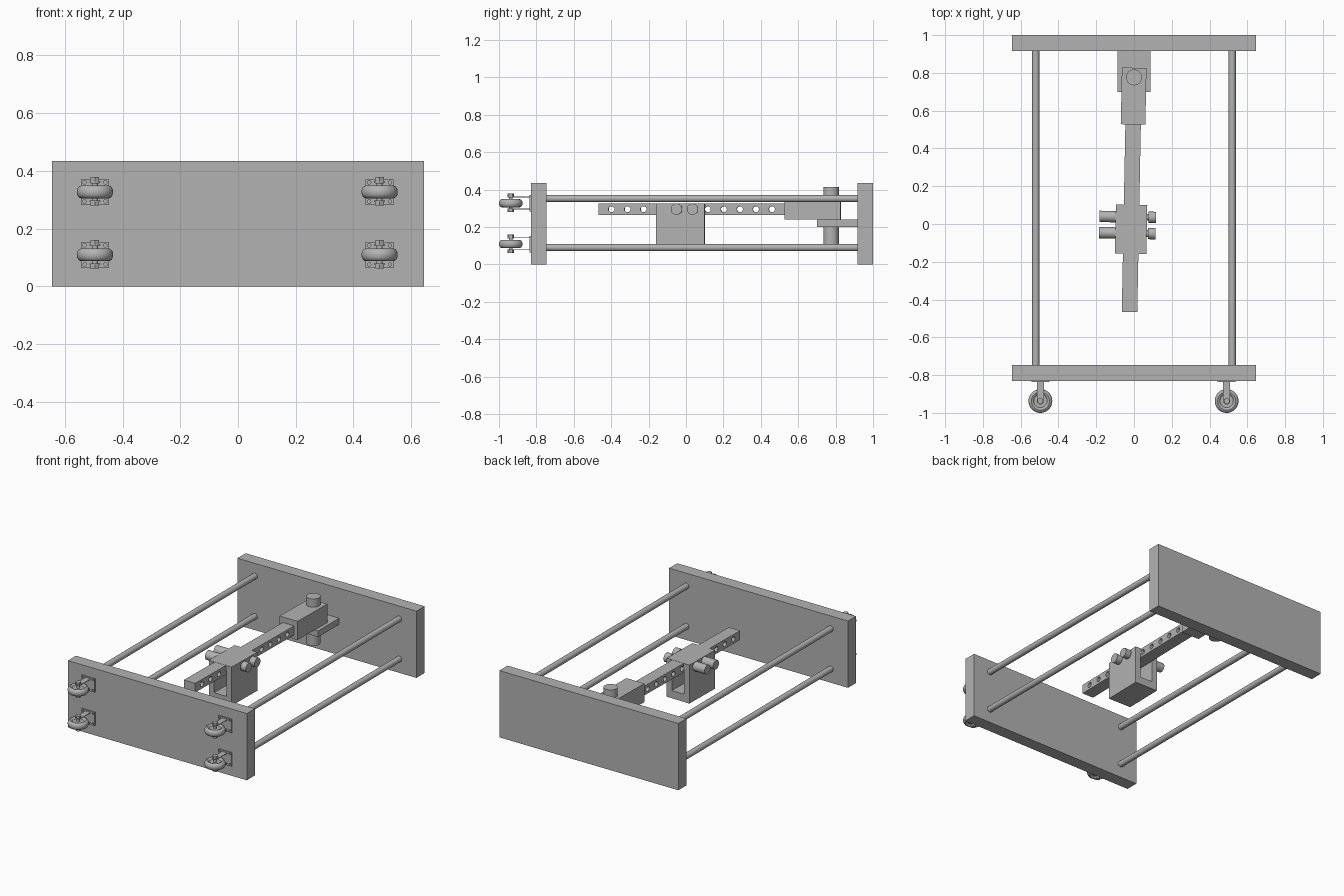
import bpy, bmesh, math
from mathutils import Matrix, Vector

cube = bpy.data.objects.get("Cube")
if cube:
    bpy.data.objects.remove(cube, do_unlink=True)

grey = bpy.data.materials.new("plain grey")
grey.use_nodes = True
grey.diffuse_color = (0.45, 0.45, 0.45, 1)
grey.node_tree.nodes["Principled BSDF"].inputs["Base Color"].default_value = (0.45, 0.45, 0.45, 1)


def finish(bm, name, smooth=False):
    bmesh.ops.recalc_face_normals(bm, faces=bm.faces)
    mesh = bpy.data.meshes.new(name)
    bm.to_mesh(mesh)
    bm.free()
    mesh.materials.append(grey)
    obj = bpy.data.objects.new(name, mesh)
    bpy.context.collection.objects.link(obj)
    if smooth:
        bpy.ops.object.select_all(action='DESELECT')
        obj.select_set(True)
        bpy.context.view_layer.objects.active = obj
        bpy.ops.object.shade_smooth_by_angle(angle=math.radians(35))
    return obj


def box(name, low, high):
    low, high = Vector(low), Vector(high)
    bm = bmesh.new()
    bmesh.ops.create_cube(bm, size=1, matrix=Matrix.Translation((low + high) / 2)
                          @ Matrix.Diagonal((*(high - low), 1)))
    return finish(bm, name)


def rod(name, start, end, radius, sides=32):
    start, end = Vector(start), Vector(end)
    axis = end - start
    turn = Vector((0, 0, 1)).rotation_difference(axis).to_matrix().to_4x4()
    bm = bmesh.new()
    bmesh.ops.create_cone(bm, cap_ends=True, segments=sides, radius1=radius, radius2=radius,
                          depth=axis.length, matrix=Matrix.Translation((start + end) / 2) @ turn)
    return finish(bm, name, True)


def cut(target, cutters):
    for cutter in cutters:
        cutter.hide_render = True
        cutter.hide_set(True)
        mod = target.modifiers.new("cut", 'BOOLEAN')
        mod.operation = 'DIFFERENCE'
        mod.solver = 'EXACT'
        mod.object = cutter
    bpy.context.view_layer.update()
    shape = bpy.data.meshes.new_from_object(target.evaluated_get(bpy.context.evaluated_depsgraph_get()))
    target.modifiers.clear()
    target.data = shape
    for cutter in cutters:
        bpy.data.objects.remove(cutter, do_unlink=True)


# End boards and the four long rails
box("front_board", (-0.645, -0.83, 0), (0.645, -0.747, 0.435))
box("back_board", (-0.645, 0.916, 0), (0.645, 1, 0.435))
for side, x in (("right", -0.52), ("left", 0.52)):
    for level, z in (("lower", 0.09), ("upper", 0.352)):
        rod(f"{level}_{side}_rail", (x, -0.78, z), (x, 0.95, z), 0.019)

# Pivot bracket and pin
box("pivot_bracket", (-0.088, 0.7, 0.2), (0.088, 0.92, 0.24))
rod("pivot_pin", (0, 0.776, 0.11), (0, 0.776, 0.415), 0.042)

# Swinging arm: head, drilled bar, sliding clamp
head = box("arm_head", (-0.065, 0.527, 0.24), (0.065, 0.827, 0.361))
bar = box("arm_bar", (-0.041, -0.466, 0.265), (0.041, 0.54, 0.325))
cut(bar, [rod("hole", (-0.1, y, 0.295), (0.1, y, 0.295), 0.016)
          for y in (-0.398 + 0.0858 * i for i in range(11))])
clamp = box("clamp", (-0.083, -0.158, 0.075), (0.083, 0.101, 0.326))
cut(clamp, [box("slot", (-0.045, -0.3, 0.125), (0.045, 0.3, 0.29))])
arm = [head, bar, clamp]

# Clamp bolts
for label, y in (("front", -0.049), ("back", 0.037)):
    arm.append(rod(label + "_bolt_head", (-0.169, y, 0.295), (-0.08, y, 0.295), 0.03))
    arm.append(rod(label + "_bolt_shank", (-0.09, y, 0.295), (0.1, y, 0.295), 0.018))
    arm.append(rod(label + "_bolt_nut", (0.09, y, 0.295), (0.13, y, 0.295), 0.03))

# The arm is swung slightly about its pin
pivot = Matrix.Translation((0, 0.776, 0))
swing = pivot @ Matrix.Rotation(-0.019, 4, 'Z') @ pivot.inverted()
for part in arm:
    part.data.transform(swing)


def wheel(name, centre):
    # Rounded tyre with a recessed web, turned about the vertical axle
    tyre = [(0.048 + 0.015 * math.cos(a), 0.022 * math.sin(a))
            for a in (math.radians(-150 + 30 * i) for i in range(11))]
    profile = [(0, -0.011), (0.033, -0.011), *tyre, (0.033, 0.011), (0, 0.011)]
    bm = bmesh.new()
    verts = [bm.verts.new((r, 0, z)) for r, z in profile]
    edges = [bm.edges.new(pair) for pair in zip(verts, verts[1:])]
    bmesh.ops.spin(bm, geom=verts + edges, cent=(0, 0, 0), axis=(0, 0, 1),
                   angle=math.tau, steps=40)
    bmesh.ops.remove_doubles(bm, verts=bm.verts, dist=0.0001)
    bmesh.ops.translate(bm, verts=bm.verts, vec=centre)
    return finish(bm, name, True)


def fork_plate(name, x, y, z):
    # Flat strap with a rounded end around the axle
    outline = [(0.0185 * math.cos(a), 0.0185 * math.sin(a))
               for a in (math.pi + math.pi * i / 12 for i in range(13))]
    outline += [(0.0185, 0.106), (-0.0185, 0.106)]
    bm = bmesh.new()
    face = bm.faces.new([bm.verts.new((x + u, y + v, z - 0.002)) for u, v in outline])
    top = bmesh.ops.extrude_face_region(bm, geom=[face])["geom"]
    bmesh.ops.translate(bm, vec=(0, 0, 0.004), verts=[g for g in top if isinstance(g, bmesh.types.BMVert)])
    return finish(bm, name)


# Four casters on the front board
for side, x in (("right", -0.4955), ("left", 0.4905)):
    for level, z in (("lower", 0.109), ("upper", 0.327)):
        tag = f"{level}_{side}_caster"
        y = -0.937
        wheel(tag + "_wheel", (x, y, z))
        rod(tag + "_axle", (x, y, z - 0.036), (x, y, z + 0.036), 0.01)
        rod(tag + "_axle_cap", (x, y, z + 0.03), (x, y, z + 0.051), 0.017, 6)
        rod(tag + "_axle_nut", (x, y, z - 0.047), (x, y, z - 0.03), 0.017, 6)
        for end, offset in (("top", 0.034), ("bottom", -0.031)):
            fork_plate(f"{tag}_{end}_fork", x, y, z + offset)
        plate = box(tag + "_mount", (x - 0.048, -0.837, z - 0.045), (x + 0.048, -0.829, z + 0.044))
        cut(plate, [rod("screw_hole", (x + dx, -0.85, z + dz), (x + dx, -0.82, z + dz), 0.006, 12)
                    for dx in (-0.036, 0.036) for dz in (-0.033, 0.033)])
